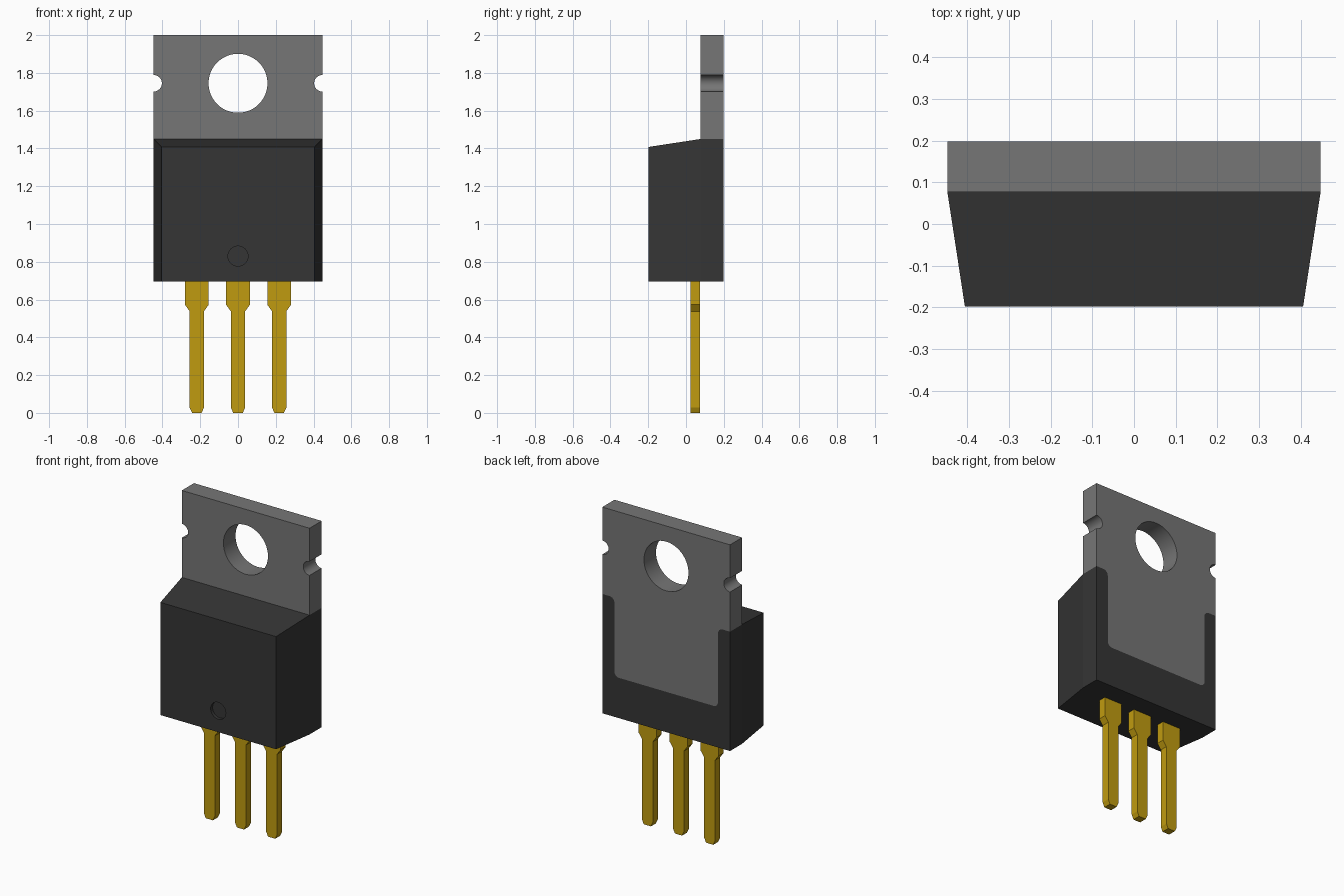
import bpy, bmesh, math

cube = bpy.data.objects.get("Cube")
if cube:
    bpy.data.objects.remove(cube, do_unlink=True)


def material(name, rgb):
    m = bpy.data.materials.new(name)
    m.use_nodes = True
    m.diffuse_color = (*rgb, 1)
    bsdf = next(n for n in m.node_tree.nodes if n.type == 'BSDF_PRINCIPLED')
    bsdf.inputs["Base Color"].default_value = (*rgb, 1)
    return m


BLACK = material("black plastic", (0.036, 0.036, 0.036))
GREY = material("grey metal", (0.18, 0.18, 0.18))
GOLD = material("gold metal", (0.53, 0.33, 0.005))


def arc(cx, cz, r, start, end, steps):
    angles = [math.radians(start + (end - start) * i / steps) for i in range(steps + 1)]
    return [(cx + r * math.cos(a), cz + r * math.sin(a)) for a in angles]


def mirrored(half):
    return half + [(-x, z) for x, z in reversed(half)]


def loft(name, front, y0, back, y1, mat):
    """Solid between two x-z outlines with equal point counts."""
    bm = bmesh.new()
    a = [bm.verts.new((x, y0, z)) for x, z in front]
    b = [bm.verts.new((x, y1, z)) for x, z in back]
    bm.faces.new(a)
    bm.faces.new(b[::-1])
    n = len(a)
    for i in range(n):
        j = (i + 1) % n
        bm.faces.new((a[i], b[i], b[j], a[j]))
    bmesh.ops.recalc_face_normals(bm, faces=bm.faces)
    mesh = bpy.data.meshes.new(name)
    bm.to_mesh(mesh)
    bm.free()
    mesh.materials.append(mat)
    ob = bpy.data.objects.new(name, mesh)
    bpy.context.collection.objects.link(ob)
    return ob


def select(ob):
    bpy.ops.object.select_all(action='DESELECT')
    ob.select_set(True)
    bpy.context.view_layer.objects.active = ob


def drill(ob, z, r, y0, y1):
    """Cut a round hole along y."""
    circle = arc(0, z, r, 0, 352.5, 47)
    cutter = loft("drill_cutter", circle, y0, circle, y1, ob.data.materials[0])
    cutter.hide_render = True
    mod = ob.modifiers.new("hole", 'BOOLEAN')
    mod.operation = 'DIFFERENCE'
    mod.solver = 'EXACT'
    mod.object = cutter
    select(ob)
    bpy.ops.object.modifier_apply(modifier=mod.name)
    bpy.data.objects.remove(cutter, do_unlink=True)


def smooth(ob):
    select(ob)
    bpy.ops.object.shade_smooth_by_angle(angle=math.radians(30))


W, INNER = 0.447, 0.363             # half widths of the tab
BOTTOM, TOP = 0.695, 1.45           # body heights
FRONT, SPLIT, BACK = -0.198, 0.077, 0.198
R = 0.032

# Seam shared by the metal tab and the plastic frame around it
seam = [(W, TOP)]
seam += arc(INNER + R, TOP - R, R, 90, 180, 6)
seam += arc(INNER - R, 0.95 + R, R, 0, -90, 6)

# Metal tab with side notches and mounting hole
outline = mirrored([(W, 2)] + arc(W, 1.745, 0.044, 90, 270, 16) + seam)
tab = loft("metal_tab", outline, SPLIT, outline, BACK, GREY)
drill(tab, 1.745, 0.156, 0, 0.3)
smooth(tab)

# Plastic frame around the tab at the back
outline = mirrored([(W, BOTTOM)] + seam)
smooth(loft("rear_frame", outline, SPLIT, outline, BACK, BLACK))

# Tapered plastic body with a round dimple
face = mirrored([(0.405, BOTTOM), (0.405, 1.408)])
base = mirrored([(W, BOTTOM), (W, TOP)])
body = loft("body", face, FRONT, base, SPLIT, BLACK)
drill(body, 0.83, 0.053, -0.3, FRONT + 0.02)
smooth(body)

# Three leads with shoulders and chamfered tips
half = [(0.063, 0.72), (0.063, 0.573), (0.038, 0.538), (0.038, 0.028), (0.025, 0)]
for name, x in (("right_lead", -0.218), ("middle_lead", 0), ("left_lead", 0.218)):
    outline = [(px + x, z) for px, z in mirrored(half)]
    loft(name, outline, 0.025, outline, 0.075, GOLD)
